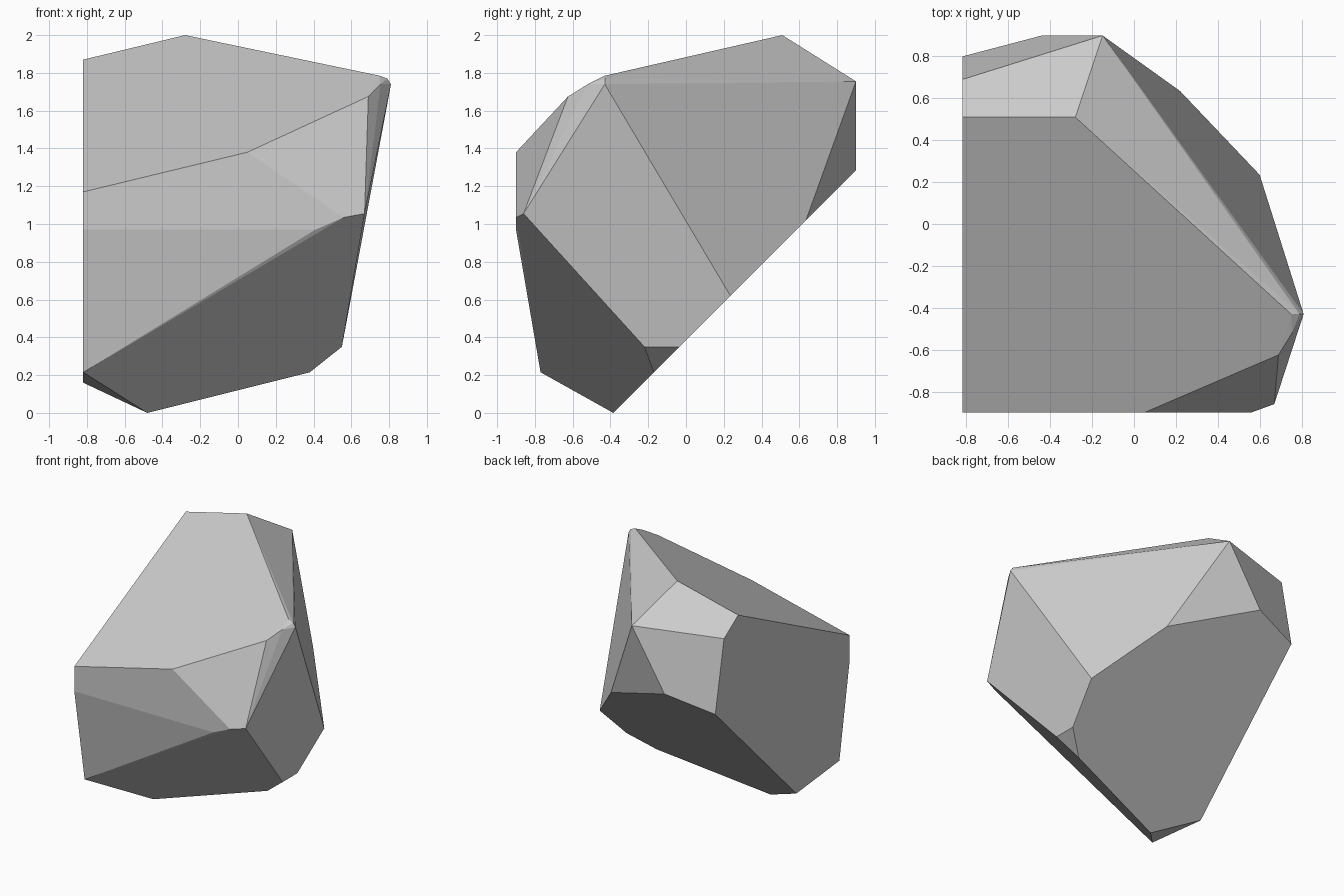
import bpy, bmesh
from math import radians

if "Cube" in bpy.data.objects:
    bpy.data.objects.remove(bpy.data.objects["Cube"])

# Corner points of the faceted boulder, grouped by region
left_side = [(-0.82, y, z) for y, z in (
    (0.51, 1.87), (-0.90, 1.17), (-0.90, 0.97), (-0.77, 0.215),
    (-0.225, 0.16), (0.80, 1.185), (0.69, 1.75))]
front_side = [(x, -0.90, z) for x, z in ((0.05, 1.38), (0.56, 1.035), (0.41, 0.97))]
top_rim = [(-0.28, 0.51, 2.0), (0.75, -0.43, 1.785), (0.79, -0.43, 1.77),
           (0.755, -0.52, 1.74), (0.69, -0.625, 1.675)]
right_side = [(0.81, -0.43, 1.74), (0.67, -0.86, 1.055), (0.55, -0.22, 0.35)]
back_top = [(-0.15, 0.90, 1.755)]
# The sloping underside is one flat 45 degree plane
underside = [(x, y, y + 0.385) for x, y in (
    (-0.48, -0.385), (0.38, -0.17), (0.55, -0.035), (0.60, 0.235),
    (0.22, 0.635), (-0.44, 0.90))]

# Wrap the points in a convex skin and merge the coplanar triangles
bm = bmesh.new()
for p in left_side + front_side + top_rim + right_side + back_top + underside:
    bm.verts.new(p)
bmesh.ops.convex_hull(bm, input=bm.verts[:])
bmesh.ops.dissolve_limit(bm, angle_limit=radians(3), verts=bm.verts[:], edges=bm.edges[:])
bmesh.ops.recalc_face_normals(bm, faces=bm.faces[:])

mesh = bpy.data.meshes.new("boulder")
bm.to_mesh(mesh)
bm.free()
bpy.context.collection.objects.link(bpy.data.objects.new("boulder", mesh))
